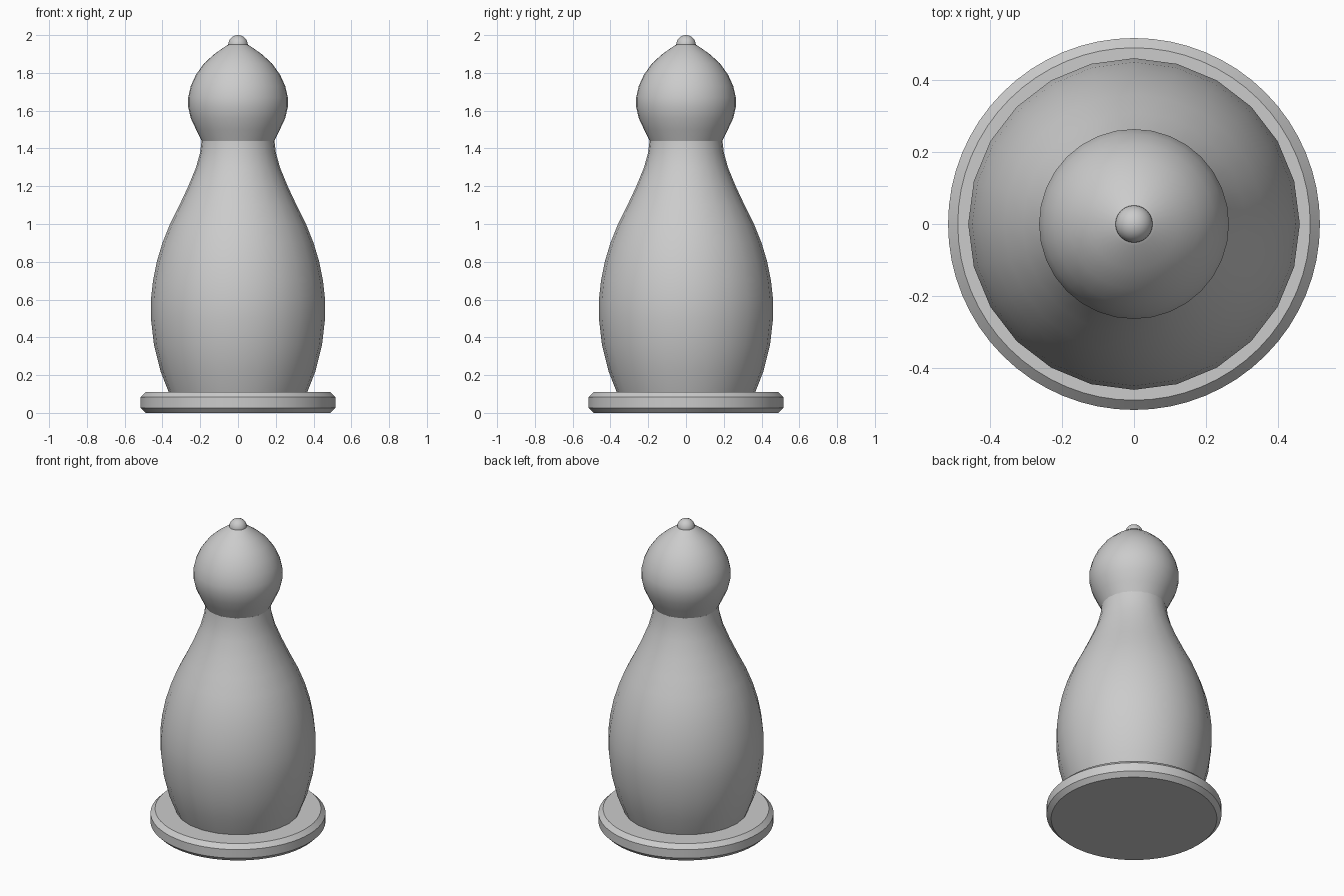
import bpy, bmesh, math

cube = bpy.data.objects.get("Cube")
if cube:
    bpy.data.objects.remove(cube, do_unlink=True)

grey = bpy.data.materials.new("light grey")
grey.use_nodes = True
colour = (0.6, 0.6, 0.6, 1)
grey.diffuse_color = colour
grey.node_tree.nodes["Principled BSDF"].inputs["Base Color"].default_value = colour


def lathe(name, profile, sides, angle=40):
    """Spin (radius, height) points around z and cap the open ends."""
    bm = bmesh.new()
    rings = []
    for r, z in profile:
        rings.append([bm.verts.new((r * math.cos(math.tau * i / sides),
                                    r * math.sin(math.tau * i / sides), z))
                      for i in range(sides)])
    for low, high in zip(rings, rings[1:]):
        for i in range(sides):
            j = (i + 1) % sides
            bm.faces.new((low[i], low[j], high[j], high[i]))
    bm.faces.new(rings[0][::-1])
    bm.faces.new(rings[-1])
    mesh = bpy.data.meshes.new(name)
    bm.to_mesh(mesh)
    bm.free()
    return finish(bpy.data.objects.new(name, mesh), angle)


def finish(obj, angle):
    if not obj.users_collection:
        bpy.context.collection.objects.link(obj)
    obj.data.materials.append(grey)
    bpy.ops.object.select_all(action='DESELECT')
    obj.select_set(True)
    bpy.context.view_layer.objects.active = obj
    bpy.ops.object.shade_smooth_by_angle(angle=math.radians(angle))
    return obj


# Bevelled round base
lathe("base", [(0.49, 0), (0.517, 0.027), (0.517, 0.083), (0.49, 0.11)], 64, 30)

# Pear-shaped body
lathe("body", [(0.365, 0.105), (0.41, 0.22), (0.445, 0.36), (0.461, 0.5),
               (0.461, 0.6), (0.45, 0.7), (0.43, 0.8), (0.4, 0.9),
               (0.36, 1.0), (0.31, 1.1), (0.263, 1.2), (0.222, 1.3),
               (0.2, 1.38), (0.193, 1.44)], 24)

# Onion-shaped head
lathe("head", [(0.19, 1.435), (0.222, 1.5), (0.25, 1.56), (0.264, 1.62),
               (0.264, 1.67), (0.25, 1.73), (0.223, 1.79), (0.18, 1.85),
               (0.125, 1.9), (0.06, 1.945), (0.04, 1.955)], 32)

# Round finial
bpy.ops.mesh.primitive_uv_sphere_add(segments=24, ring_count=16, radius=0.052,
                                     location=(0, 0, 1.948))
finial = bpy.context.object
finial.name = "finial"
finish(finial, 40)
